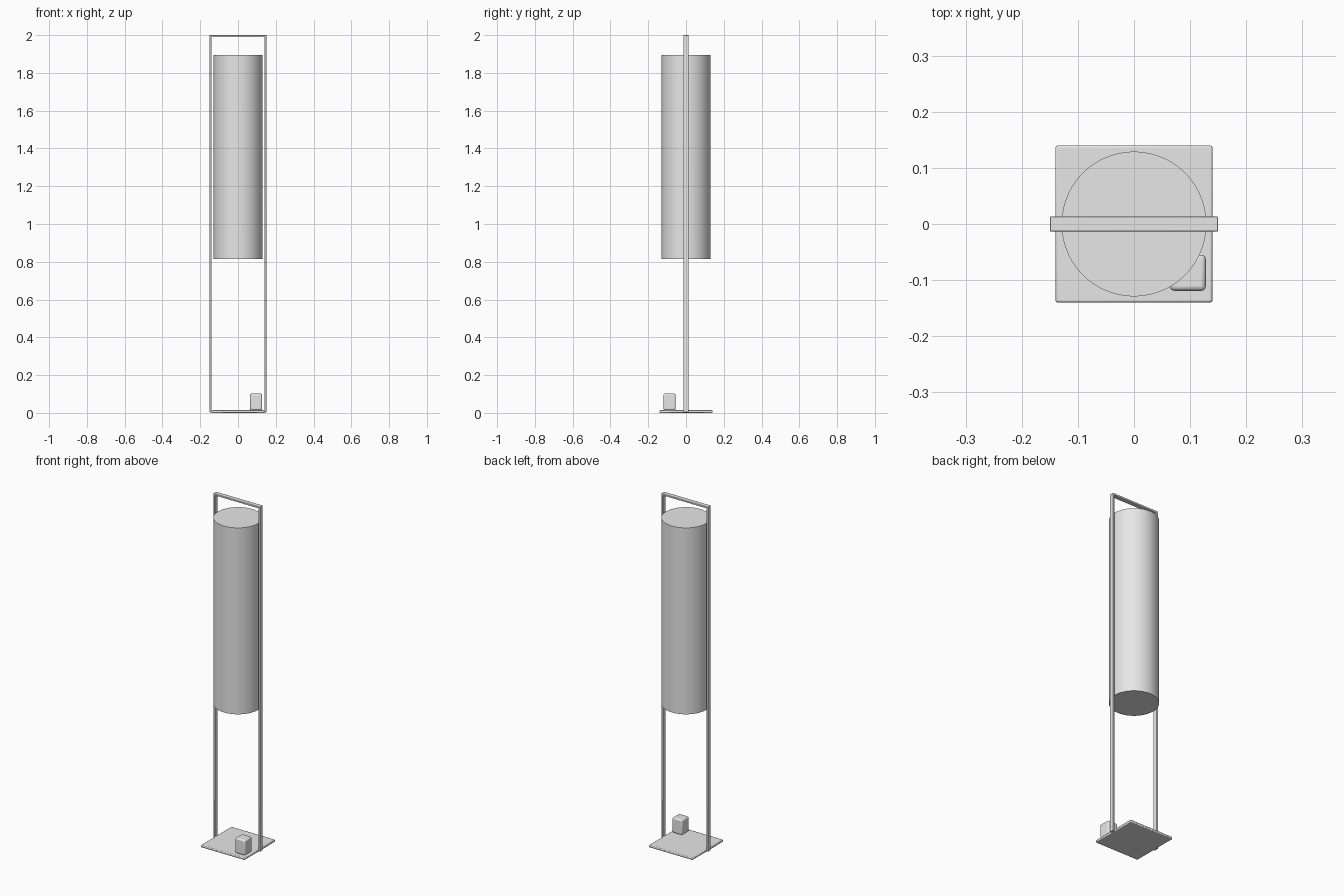
import bpy, bmesh

if "Cube" in bpy.data.objects:
    bpy.data.objects.remove(bpy.data.objects["Cube"])

grey = bpy.data.materials.new("light_grey")
grey.diffuse_color = (0.8, 0.8, 0.8, 1)
grey.use_nodes = True
grey.node_tree.nodes["Principled BSDF"].inputs["Base Color"].default_value = grey.diffuse_color


def finish(name, bm, bevel=0.0, segments=2):
    """Turn a bmesh into a named, coloured, softly bevelled object."""
    bmesh.ops.recalc_face_normals(bm, faces=bm.faces)
    mesh = bpy.data.meshes.new(name)
    bm.to_mesh(mesh)
    bm.free()
    mesh.materials.append(grey)
    ob = bpy.data.objects.new(name, mesh)
    bpy.context.collection.objects.link(ob)
    if bevel:
        mod = ob.modifiers.new("bevel", 'BEVEL')
        mod.width, mod.segments = bevel, segments
    bpy.ops.object.select_all(action='DESELECT')
    ob.select_set(True)
    bpy.context.view_layer.objects.active = ob
    bpy.ops.object.shade_smooth_by_angle()
    return ob


def box(name, lo, hi, bevel, segments=2):
    bm = bmesh.new()
    bmesh.ops.create_cube(bm, size=1)
    for v in bm.verts:
        v.co = [lo[i] if v.co[i] < 0 else hi[i] for i in range(3)]
    return finish(name, bm, bevel, segments)


# Square foot plate
box("base_plate", (-0.14, -0.14, 0), (0.14, 0.14, 0.014), 0.004)

# Rounded switch box standing on the plate
box("switch_box", (0.064, -0.119, 0.014), (0.128, -0.055, 0.102), 0.008, 3)

# Flat-bar rectangular frame: ring profile swept through its depth
bm = bmesh.new()
X, Z0, Z1, T, D = 0.15, 0.003, 2.0, 0.010, 0.013
rings = []
for y in (-D, D):
    for t in (0, T):
        rings.append([bm.verts.new((x, y, z)) for x, z in (
            (-X + t, Z0 + t), (X - t, Z0 + t), (X - t, Z1 - t), (-X + t, Z1 - t))])
for a, b in ((0, 1), (1, 3), (3, 2), (2, 0)):
    for i in range(4):
        j = (i + 1) % 4
        bm.faces.new((rings[a][i], rings[a][j], rings[b][j], rings[b][i]))
finish("frame", bm, 0.0015)

# Tall cylindrical shade hung inside the frame
bm = bmesh.new()
bmesh.ops.create_cone(bm, cap_ends=True, segments=96, radius1=0.129,
                      radius2=0.129, depth=1.08)
bmesh.ops.translate(bm, verts=bm.verts, vec=(0, 0, 1.355))
finish("lamp_shade", bm)
